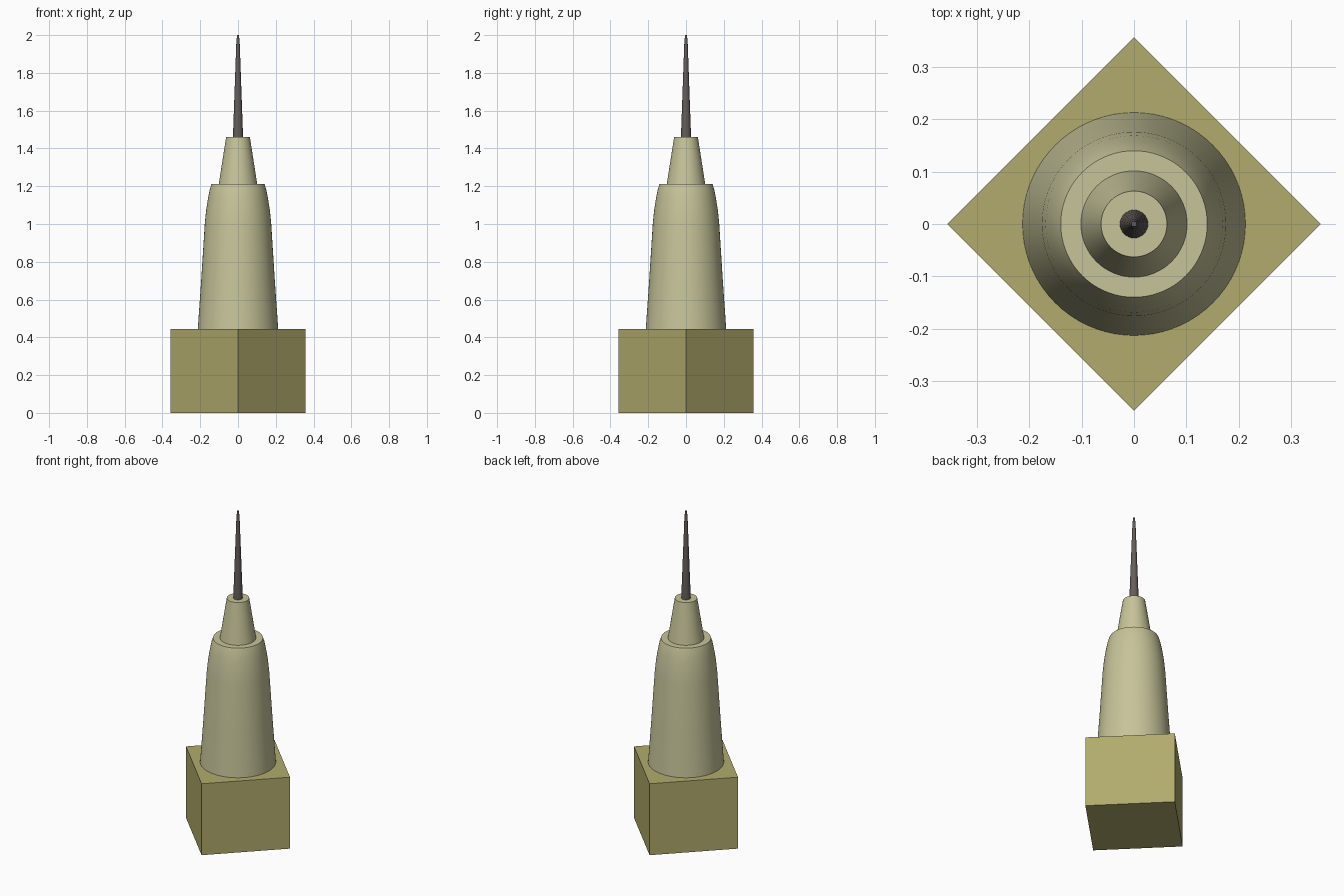
import bpy
import bmesh
import math

cube = bpy.data.objects.get("Cube")
if cube:
    bpy.data.objects.remove(cube, do_unlink=True)


def material(name, rgb):
    mat = bpy.data.materials.new(name)
    mat.use_nodes = True
    color = (*rgb, 1.0)
    mat.diffuse_color = color
    mat.node_tree.nodes["Principled BSDF"].inputs["Base Color"].default_value = color
    return mat


def turned(name, profile, sides, mat, smooth=True):
    """Closed solid of revolution from (radius, height) points, bottom to top."""
    bm = bmesh.new()
    rings = []
    for r, z in profile:
        angles = [2 * math.pi * i / sides for i in range(sides)]
        rings.append([bm.verts.new((r * math.cos(a), r * math.sin(a), z)) for a in angles])
    for low, high in zip(rings, rings[1:]):
        for i in range(sides):
            j = (i + 1) % sides
            bm.faces.new((low[i], low[j], high[j], high[i]))
    bm.faces.new(rings[0][::-1])
    bm.faces.new(rings[-1])
    mesh = bpy.data.meshes.new(name)
    bm.to_mesh(mesh)
    bm.free()
    mesh.materials.append(mat)
    obj = bpy.data.objects.new(name, mesh)
    bpy.context.collection.objects.link(obj)
    if smooth:
        bpy.ops.object.select_all(action="DESELECT")
        obj.select_set(True)
        bpy.context.view_layer.objects.active = obj
        bpy.ops.object.shade_smooth_by_angle(angle=math.radians(35))
    return obj


olive = material("olive_stone", (0.44, 0.41, 0.15))
cream = material("pale_cream", (0.57, 0.55, 0.32))
dark = material("dark_metal", (0.13, 0.11, 0.10))

# Square block with its corners on the axes
turned("base_block", [(0.357, 0), (0.357, 0.443)], 4, olive, smooth=False)

# Tall tapering body with a rounded shoulder
turned("main_body", [(0.213, 0.443), (0.195, 0.7), (0.176, 1.0), (0.169, 1.07),
                     (0.158, 1.14), (0.149, 1.185), (0.14, 1.213)], 72, cream)

# Narrow collar above the shoulder
turned("upper_cone", [(0.102, 1.21), (0.063, 1.46)], 72, cream)

# Thin needle
turned("spire", [(0.027, 1.455), (0.009, 1.96), (0.005, 2.0)], 32, dark)
